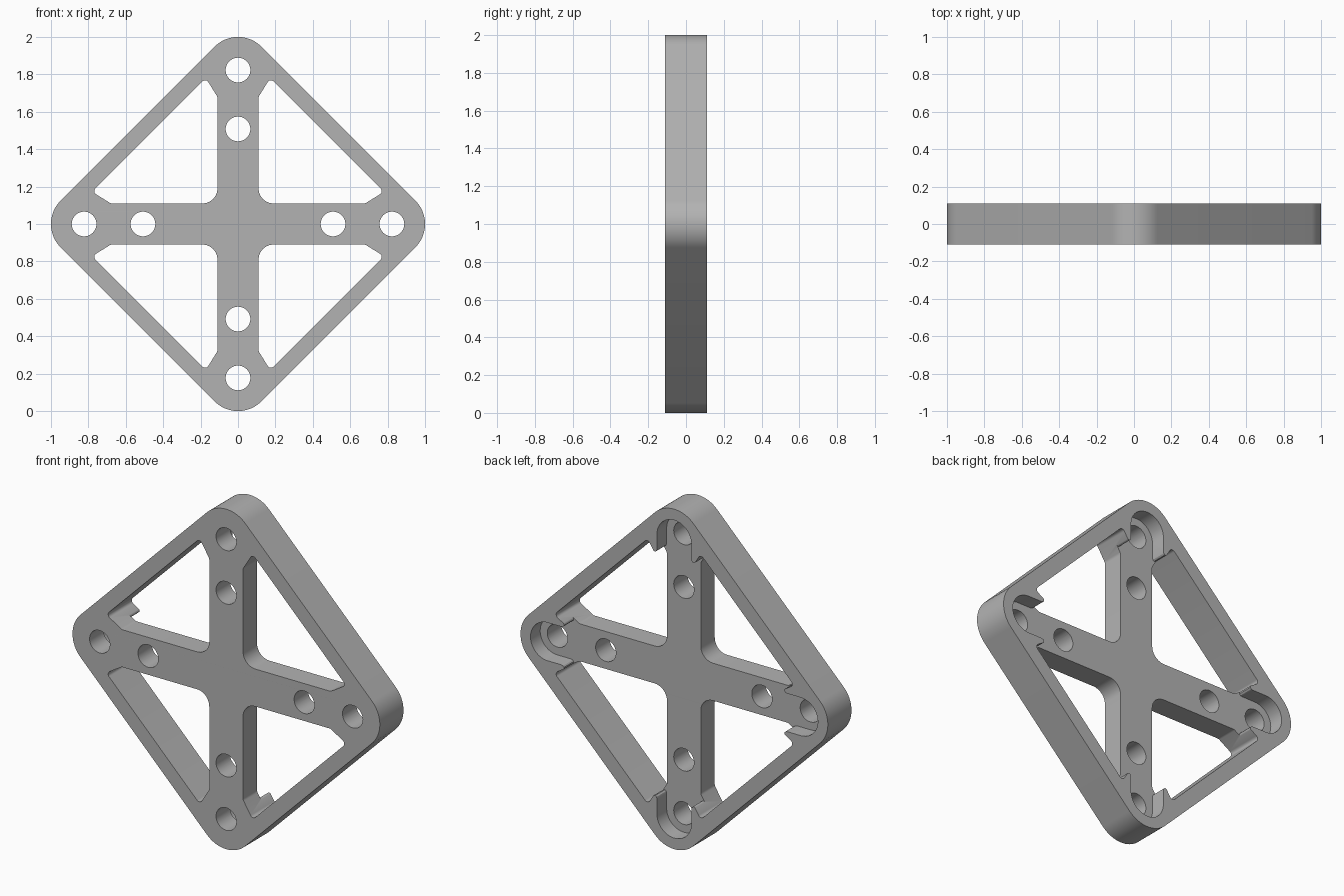
import bpy
import bmesh
from math import cos, sin, pi, tan, radians
from mathutils import Vector, Matrix

default = bpy.data.objects.get("Cube")
if default:
    bpy.data.objects.remove(default, do_unlink=True)

HALF_DEPTH = 0.11      # half of the frame depth
WEB_BACK = 0.02        # rear face of the recessed cross
ARM = 0.11             # half width of a cross arm
POCKET = 0.112         # radius of the rear end pockets
TIP_HOLE, MID_HOLE, HOLE_R = 0.823, 0.508, 0.066
CORNER_R = 1 - TIP_HOLE

grey = bpy.data.materials.new("plain grey")
grey.use_nodes = True
grey.diffuse_color = (0.45, 0.45, 0.45, 1)
grey.node_tree.nodes["Principled BSDF"].inputs["Base Color"].default_value = (0.45, 0.45, 0.45, 1)


def arc(cx, cy, r, start, end, steps):
    return [(cx + r * cos(start + (end - start) * i / steps),
             cy + r * sin(start + (end - start) * i / steps)) for i in range(steps + 1)]


def circle(cx, cy, r, sides=48):
    return arc(cx, cy, r, 0, 2 * pi, sides)[:-1]


def turn(points, quarter):
    rot = Matrix.Rotation(quarter * pi / 2, 2)
    return [tuple(rot @ Vector(p)) for p in points]


def rounded(corners, steps=10):
    """Polygon from (x, y, radius) corners with true fillets."""
    out = []
    for i, (x, y, r) in enumerate(corners):
        p = Vector((x, y))
        a = (Vector(corners[i - 1][:2]) - p).normalized()
        b = (Vector(corners[(i + 1) % len(corners)][:2]) - p).normalized()
        half = a.angle(b) / 2
        centre = p + (a + b).normalized() * r / sin(half)
        first = p + a * r / tan(half) - centre
        last = p + b * r / tan(half) - centre
        sweep = first.angle_signed(last)
        for k in range(steps + 1):
            out.append(tuple(centre + Matrix.Rotation(-sweep * k / steps, 2) @ first))
    return out


def slab(name, loops, y_min, y_max):
    """Extrude flat outlines, with holes, along y."""
    curve = bpy.data.curves.new(name, "CURVE")
    curve.dimensions = "2D"
    curve.fill_mode = "BOTH"
    curve.extrude = (y_max - y_min) / 2
    for loop in loops:
        spline = curve.splines.new("POLY")
        spline.points.add(len(loop) - 1)
        for point, (x, y) in zip(spline.points, loop):
            point.co = (x, y, 0, 1)
        spline.use_cyclic_u = True
    source = bpy.data.objects.new(name + "_outline", curve)
    bpy.context.collection.objects.link(source)
    bpy.context.view_layer.update()
    mesh = bpy.data.meshes.new_from_object(source.evaluated_get(bpy.context.evaluated_depsgraph_get()))
    bpy.data.objects.remove(source, do_unlink=True)
    bm = bmesh.new()
    bm.from_mesh(mesh)
    bmesh.ops.remove_doubles(bm, verts=bm.verts, dist=0.00005)
    place = Matrix.Translation((0, (y_min + y_max) / 2, 1)) @ Matrix.Rotation(pi / 2, 4, "X")
    bm.transform(place)
    bmesh.ops.recalc_face_normals(bm, faces=bm.faces)
    bm.to_mesh(mesh)
    bm.free()
    mesh.name = name
    mesh.materials.clear()
    mesh.materials.append(grey)
    obj = bpy.data.objects.new(name, mesh)
    bpy.context.collection.objects.link(obj)
    return obj


# Frame and cross: rounded diamond, four windows, two holes per arm
window = rounded([(ARM, ARM, 0.08), (ARM, 0.68, 0.03), (0.172, 0.78, 0.02),
                  (0.78, 0.172, 0.02), (0.68, ARM, 0.03)])
diamond, holes, windows, pocket = [], [], [], []
for q in range(4):
    diamond += turn(arc(0, TIP_HOLE, CORNER_R, pi / 4, 3 * pi / 4, 24), q)
    holes += [turn(circle(0, d, HOLE_R), q) for d in (TIP_HOLE, MID_HOLE)]
    windows.append(turn(window, q))
frame = slab("cross_frame", [diamond] + windows + holes, -HALF_DEPTH, HALF_DEPTH)

# Rear recess over the cross, with round end pockets and rounded wall tips
side = [(0.15, 0.15), (0.15, 0.72), (0.14, 0.7245), (0.131, 0.718),
        (0.1225, 0.717), (0.115, 0.724), (POCKET, 0.735)]
arm = side + arc(0, TIP_HOLE, POCKET, 0, pi, 32) + [(-x, y) for x, y in side[:0:-1]]
for q in range(4):
    pocket += turn(arm, q)
cutter = slab("recess_cutter", [pocket], WEB_BACK, 0.3)
cutter.hide_render = True

cut = frame.modifiers.new("rear recess", "BOOLEAN")
cut.operation = "DIFFERENCE"
cut.solver = "EXACT"
cut.object = cutter
bpy.ops.object.select_all(action="DESELECT")
bpy.context.view_layer.objects.active = frame
frame.select_set(True)
bpy.ops.object.modifier_apply(modifier=cut.name)
bpy.data.objects.remove(cutter, do_unlink=True)
bpy.ops.object.shade_smooth_by_angle(angle=radians(30))
